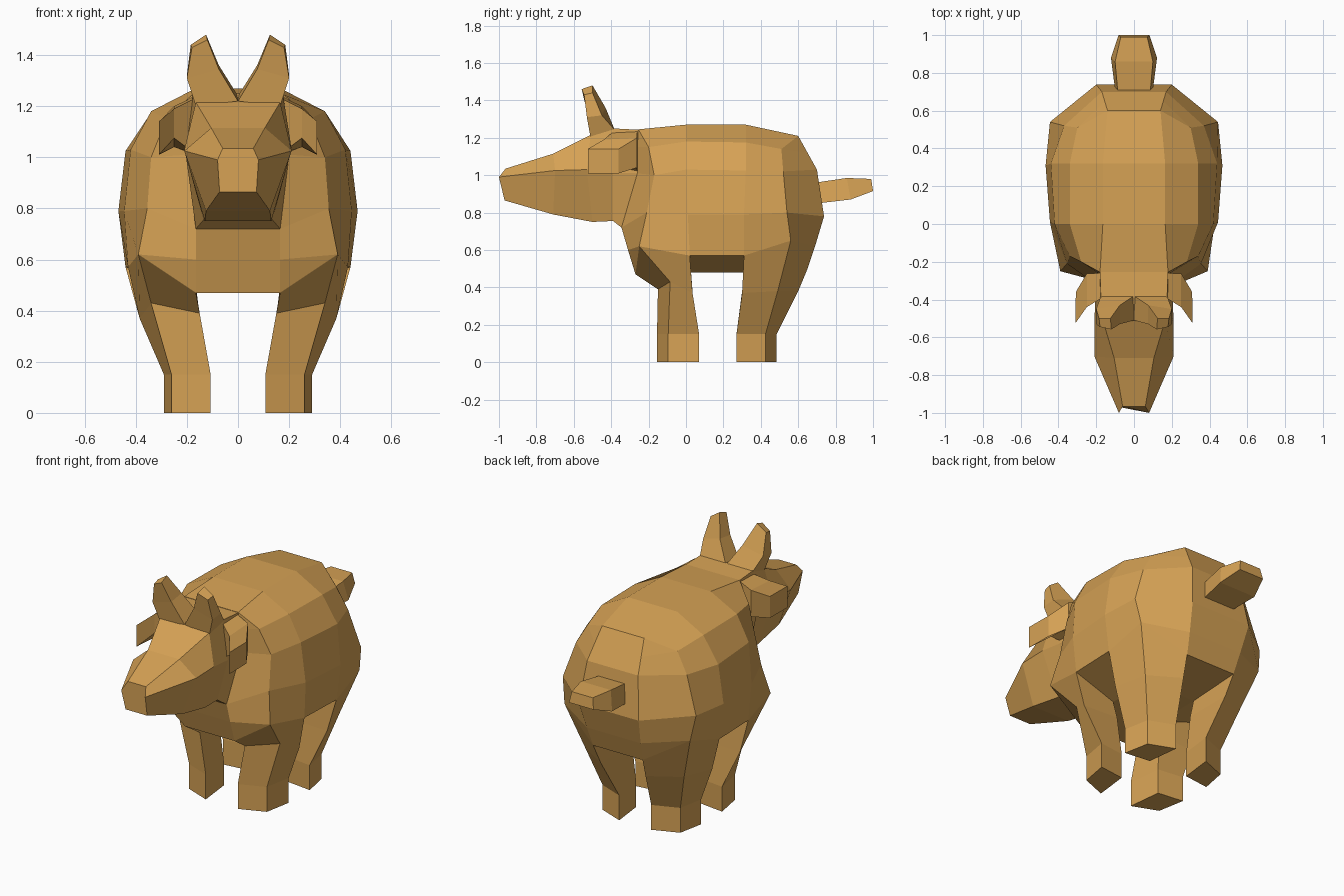
import bpy, bmesh

if "Cube" in bpy.data.objects:
    bpy.data.objects.remove(bpy.data.objects["Cube"])

mat = bpy.data.materials.new("tan hide")
mat.diffuse_color = (0.67, 0.36, 0.09, 1)
mat.use_nodes = True
mat.node_tree.nodes["Principled BSDF"].inputs["Base Color"].default_value = mat.diffuse_color


def mirrored(half):
    """Close a half outline (top to bottom) across x = 0."""
    return half + [(-x, y, z) for x, y, z in reversed(half)]


def loft(bm, rings, caps=(True, True), skip=()):
    """Join closed point rings with quads; skip holds (ring, side) openings."""
    vs = [[bm.verts.new(p) for p in r] for r in rings]
    n = len(vs[0])
    for i in range(len(vs) - 1):
        for j in range(n):
            if (i, j) not in skip:
                k = (j + 1) % n
                bm.faces.new((vs[i][j], vs[i][k], vs[i + 1][k], vs[i + 1][j]))
    for use, ring in zip(caps, (vs[0], vs[-1])):
        if use:
            bm.faces.new(ring)


def finish(name, bm):
    bmesh.ops.remove_doubles(bm, verts=bm.verts, dist=0.0005)
    bmesh.ops.dissolve_degenerate(bm, edges=bm.edges, dist=0.0005)
    bmesh.ops.recalc_face_normals(bm, faces=bm.faces)
    me = bpy.data.meshes.new(name)
    bm.to_mesh(me)
    bm.free()
    me.materials.append(mat)
    ob = bpy.data.objects.new(name, me)
    bpy.context.collection.objects.link(ob)


def flip(rings, s):
    return [[(s * x, y, z) for x, y, z in r] for r in rings]


# Barrel body: half cross-sections from neck to rump
front = [(.18, -.255, 1.245), (.28, -.20, 1.15), (.34, -.17, 1.0),
         (.355, -.21, .80), (.39, -.25, .62), (.165, -.27, .47)]
mid1 = [(.165, 0, 1.27), (.34, 0, 1.18), (.42, 0, 1.03),
        (.445, .01, .79), (.43, .02, .57), (.165, .02, .48)]
mid2 = [(.165, .32, 1.27), (.34, .32, 1.175), (.44, .32, 1.025),
        (.468, .31, .79), (.44, .31, .57), (.165, .31, .48)]
rear = [(.14, .60, 1.21), (.30, .51, 1.14), (.37, .52, 1.02),
        (.445, .54, .80), (.42, .56, .65), (.165, .65, .50)]
neck = [front[0], (.19, -.26, 1.15), (.20, -.26, 1.01),
        (.165, -.345, .72), (.165, -.31, .60), front[5]]
rump = [rear[0], (.155, .65, 1.12), (.17, .70, 1.03),
        (.20, .738, .78), (.18, .69, .62), rear[5]]
body = bmesh.new()
gaps = {(i, j) for i in (1, 3) for j in (4, 6)}
loft(body, [mirrored(r) for r in (neck, front, mid1, mid2, rear)], (False, False), gaps)
loft(body, [mirrored(r) for r in (rear, rump)], (False, False))
# chest and rump middle strips
for half in (neck, rump):
    for a, b in zip(half, half[1:]):
        body.faces.new([body.verts.new(p) for p in
                        (a, b, (-b[0], b[1], b[2]), (-a[0], a[1], a[2]))])

# Legs grow out of the openings in the barrel
foot_f = [(.26, -.095), (.29, .07), (.13, .05), (.107, -.155)]
foot_r = [(.29, .27), (.26, .425), (.107, .485), (.13, .29)]
leg_f = [[front[4], mid1[4], mid1[5], front[5]],
         [(.34, -.085, .43), (.385, .035, .37), (.15, .035, .38), (.15, -.15, .39)]]
leg_r = [[mid2[4], rear[4], rear[5], mid2[5]],
         [(.385, .30, .37), (.33, .49, .38), (.15, .60, .38), (.15, .30, .38)]]
for leg, foot in ((leg_f, foot_f), (leg_r, foot_r)):
    rings = leg + [[(x, y, z) for x, y in foot] for z in (.15, 0)]
    for s in (1, -1):
        loft(body, flip(rings, s), (False, True))
finish("body_and_legs", body)

# Head with tapering snout
head = bmesh.new()
loft(head, [mirrored(h) for h in (
    [(.18, -.255, 1.243), (.20, -.26, 1.01), (.165, -.345, .72)],
    [(.175, -.39, 1.25), (.205, -.39, 1.015), (.135, -.39, .755)],
    [(.165, -.51, 1.215), (.21, -.53, 1.03), (.13, -.50, .75)],
    [(.105, -.71, 1.115), (.21, -.70, 1.025), (.125, -.71, .79)],
    [(.06, -.965, 1.035), (.08, -1.0, .99), (.072, -.97, .865)])])
finish("head", head)

# Upright horns and drooping side ears
horn = [[(.0, -.51, 1.22), (.165, -.51, 1.2), (.175, -.38, 1.24), (.0, -.38, 1.24)],
        [(.075, -.53, 1.345), (.20, -.53, 1.31), (.20, -.45, 1.32), (.075, -.43, 1.36)],
        [(.12, -.558, 1.46), (.18, -.545, 1.43), (.185, -.50, 1.44), (.125, -.50, 1.48)]]
# each ring: back top, back bottom, front bottom, front top
ear = [[(.16, -.26, 1.243), (.19, -.26, 1.02), (.19, -.385, 1.03), (.16, -.385, 1.235)],
       [(.25, -.262, 1.20), (.25, -.262, 1.04), (.25, -.44, 1.075), (.25, -.44, 1.19)],
       [(.308, -.36, 1.14), (.308, -.36, 1.01), (.31, -.525, 1.01), (.31, -.525, 1.14)]]
for s, side in ((1, "left"), (-1, "right")):
    for name, rings in (("horn", horn), ("ear", ear)):
        bm = bmesh.new()
        loft(bm, flip(rings, s))
        finish(side + "_" + name, bm)

# Stub tail
tail = bmesh.new()
loft(tail, [mirrored(h) for h in (
    [(.085, .69, .96), (.10, .71, .85)],
    [(.10, .86, .985), (.122, .88, .87)],
    [(.07, .99, .98), (.082, 1.0, .915)])])
finish("tail", tail)
